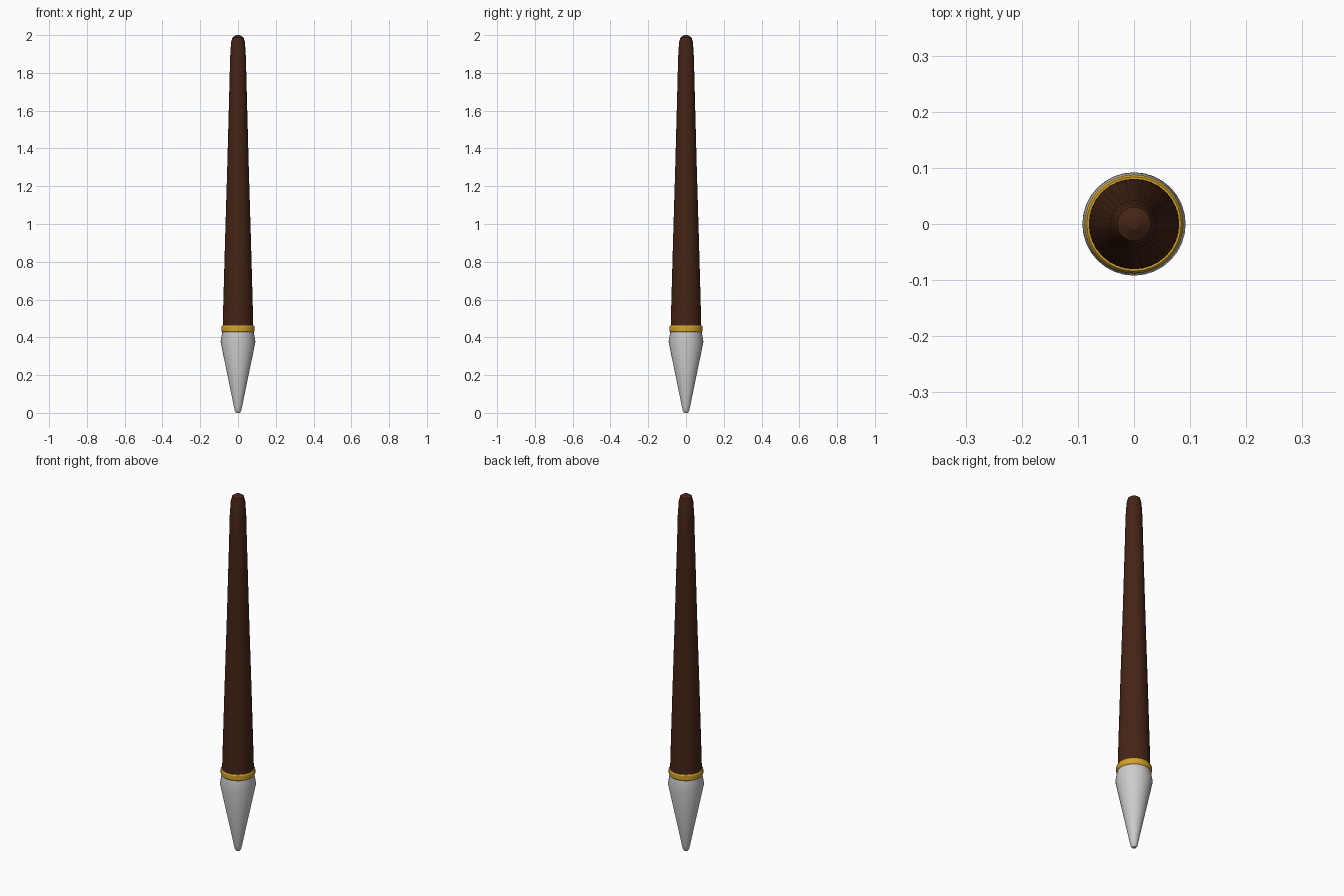
import bpy, bmesh, math

if "Cube" in bpy.data.objects:
    bpy.data.objects.remove(bpy.data.objects["Cube"])

SIDES = 32


def material(name, color):
    m = bpy.data.materials.new(name)
    m.diffuse_color = color
    m.use_nodes = True
    m.node_tree.nodes["Principled BSDF"].inputs["Base Color"].default_value = m.diffuse_color
    return m


def lathe(name, profile, mat=None, closed=False):
    """Revolve (radius, z) points around z, capping the ends or closing the loop."""
    bm = bmesh.new()
    rings = [[bm.verts.new((r * math.cos(2 * math.pi * i / SIDES),
                            r * math.sin(2 * math.pi * i / SIDES), z))
              for i in range(SIDES)] for r, z in profile]
    pairs = list(zip(rings, rings[1:]))
    if closed:
        pairs.append((rings[-1], rings[0]))
    else:
        bm.faces.new(rings[0][::-1])
        bm.faces.new(rings[-1])
    for a, b in pairs:
        for i in range(SIDES):
            j = (i + 1) % SIDES
            bm.faces.new((a[i], a[j], b[j], b[i]))
    bmesh.ops.recalc_face_normals(bm, faces=bm.faces)
    mesh = bpy.data.meshes.new(name)
    bm.to_mesh(mesh)
    bm.free()
    obj = bpy.data.objects.new(name, mesh)
    bpy.context.collection.objects.link(obj)
    if mat:
        mesh.materials.append(mat)
    bpy.ops.object.select_all(action='DESELECT')
    obj.select_set(True)
    bpy.context.view_layer.objects.active = obj
    bpy.ops.object.shade_smooth_by_angle(angle=math.radians(25))
    return obj


wood = material("dark_wood", (0.06, 0.018, 0.008, 1))
gold = material("gold", (0.65, 0.36, 0.02, 1))

# Metal point: blunt tip, long cone, short tapering collar
lathe("metal_tip", [(0.010, 0.0), (0.016, 0.008), (0.021, 0.03),
                    (0.092, 0.375), (0.083, 0.432)])

# Gold band with softened edges
lathe("gold_band", [(0.076, 0.428), (0.084, 0.428), (0.088, 0.434),
                    (0.088, 0.456), (0.084, 0.462), (0.076, 0.462)], gold, True)

# Tapered wooden shaft with a rounded end
lathe("wooden_shaft", [(0.081, 0.43), (0.080, 0.50), (0.069, 0.90),
                       (0.057, 1.30), (0.045, 1.75), (0.042, 1.88),
                       (0.037, 1.96), (0.030, 1.987), (0.010, 2.0)], wood)
